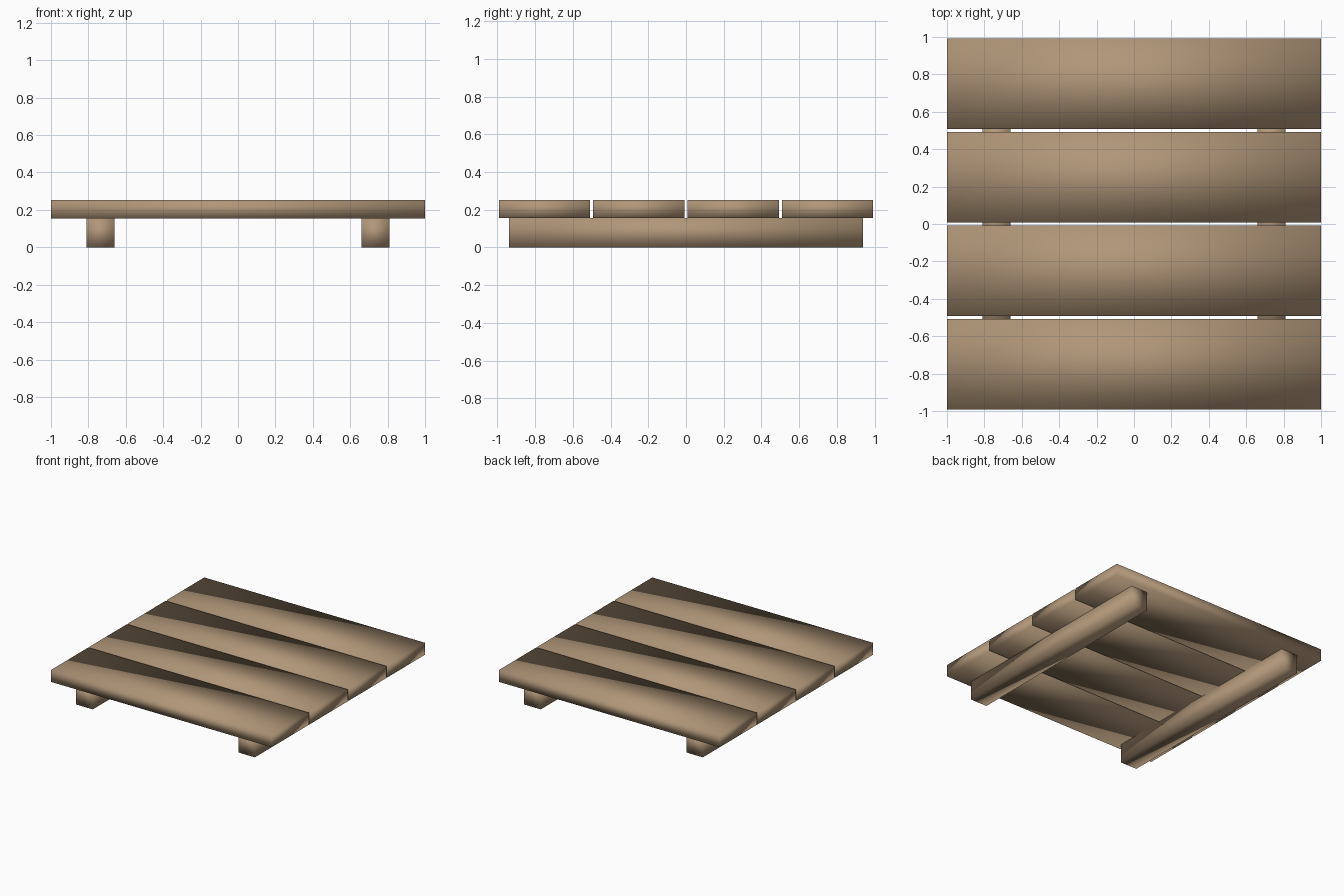
import bpy

if "Cube" in bpy.data.objects:
    bpy.data.objects.remove(bpy.data.objects["Cube"])

wood = bpy.data.materials.new("warm_wood")
wood.diffuse_color = (0.434, 0.305, 0.188, 1)
wood.use_nodes = True
wood.node_tree.nodes["Principled BSDF"].inputs["Base Color"].default_value = wood.diffuse_color


def board(name, center, size):
    """Smooth-shaded box with shared corners, giving a softly rounded look."""
    bpy.ops.mesh.primitive_cube_add(size=1, location=center)
    ob = bpy.context.object
    ob.name = name
    ob.scale = size
    bpy.ops.object.transform_apply(location=False, rotation=False, scale=True)
    bpy.ops.object.shade_smooth()
    ob.data.materials.append(wood)
    return ob


LEG_H, PLANK_T = 0.155, 0.097

# Two support beams running front to back
for side, x in (("left", -0.734), ("right", 0.734)):
    board(f"{side}_beam", (x, 0, LEG_H / 2), (0.15, 1.874, LEG_H))

# Four deck planks laid across the beams
for i in range(4):
    y = (i - 1.5) * 0.5
    board(f"plank_{i + 1}", (0, y, LEG_H + PLANK_T / 2), (2.0, 0.484, PLANK_T))
